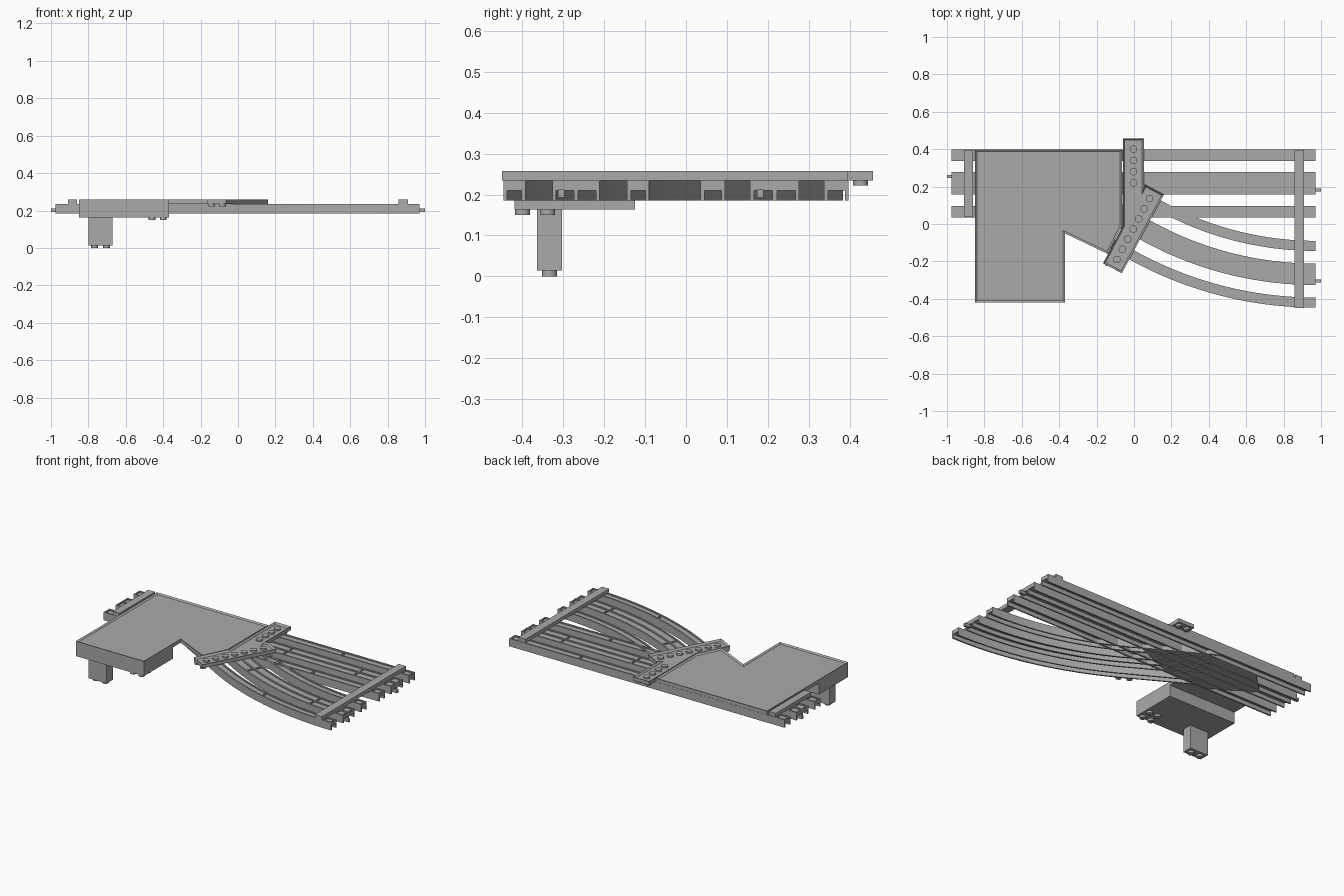
import bpy, bmesh, math
from mathutils import Vector

cube = bpy.data.objects.get("Cube")
if cube:
    bpy.data.objects.remove(cube, do_unlink=True)

grey = bpy.data.materials.new("mid grey")
grey.use_nodes = True
COLOUR = (0.4, 0.4, 0.4, 1)
grey.diffuse_color = COLOUR
grey.node_tree.nodes["Principled BSDF"].inputs["Base Color"].default_value = COLOUR

LOW, MID, DECK, TOP = 0.185, 0.21, 0.235, 0.258
WALL = 0.009


def finish(name, bm):
    bmesh.ops.recalc_face_normals(bm, faces=bm.faces)
    mesh = bpy.data.meshes.new(name)
    bm.to_mesh(mesh)
    bm.free()
    mesh.materials.append(grey)
    ob = bpy.data.objects.new(name, mesh)
    bpy.context.collection.objects.link(ob)
    return ob


def prism(name, outline, z0, z1, rim=0, depth=0.01):
    """Upright plate from an outline, with an optional sunken top."""
    bm = bmesh.new()
    base = bm.faces.new([bm.verts.new((x, y, z0)) for x, y in outline])
    ext = bmesh.ops.extrude_face_region(bm, geom=[base])["geom"]
    bmesh.ops.translate(bm, vec=(0, 0, z1 - z0),
                        verts=[g for g in ext if isinstance(g, bmesh.types.BMVert)])
    bmesh.ops.recalc_face_normals(bm, faces=bm.faces)
    if rim:
        top = max(bm.faces, key=lambda f: f.calc_center_median().z)
        bmesh.ops.inset_region(bm, faces=[top], thickness=rim, use_even_offset=True)
        for v in top.verts:
            v.co.z -= depth
    return finish(name, bm)


def box(name, x0, x1, y0, y1, z0, z1):
    return prism(name, [(x0, y0), (x1, y0), (x1, y1), (x0, y1)], z0, z1)


def stud(name, x, y, z0, z1, r=0.017, sides=20):
    ring = [(x + r * math.cos(i * math.tau / sides), y + r * math.sin(i * math.tau / sides))
            for i in range(sides)]
    return prism(name, ring, z0, z1)


def normals(path):
    out = []
    for i in range(len(path)):
        t = path[min(i + 1, len(path) - 1)] - path[max(i - 1, 0)]
        out.append(Vector((-t.y, t.x)).normalized())
    return out


def sweep(bm, path, a, b, z0, z1):
    """Rectangular bar between side offsets a and b along a flat path."""
    rings = []
    for p, n in zip(path, normals(path)):
        rings.append([bm.verts.new((*(p + n * o), z))
                      for o, z in ((a, z0), (b, z0), (b, z1), (a, z1))])
    for r, s in zip(rings, rings[1:]):
        for k in range(4):
            bm.faces.new((r[k], r[k - 1], s[k - 1], s[k]))
    bm.faces.new(rings[0])
    bm.faces.new(rings[-1])


def at_x(path, x):
    """Point and direction of the path at a given x."""
    for p, q in zip(path, path[1:]):
        if p.x <= x <= q.x:
            return p.lerp(q, (x - p.x) / (q.x - p.x)), (q - p).normalized()


def rail(name, path, width, dividers, rib=False):
    """Grooved bar, open underneath, with cross ribs at the given x."""
    h = width / 2
    bm = bmesh.new()
    sweep(bm, path, -h + WALL, h - WALL, MID, 0.228)
    for side in (-1, 1):
        edge = sorted((side * h, side * (h - WALL)))
        sweep(bm, path, *edge, LOW, DECK)
    if rib:
        sweep(bm, path, -0.005, 0.005, LOW, DECK)
    for x in dividers:
        p, t = at_x(path, x)
        sweep(bm, [p - t * 0.004, p + t * 0.004], -h + WALL, h - WALL, MID, DECK)
    return finish(name, bm)


# Straight rails, running the full length
X0, X1 = -0.975, 0.97
ends = [X0 + 0.005, -0.91, 0.91, X1 - 0.005]
for label, y in (("back", 0.368), ("front", 0.066)):
    rail(label + "_straight_rail", [Vector((X0, y)), Vector((X1, y))], 0.06, ends)
    stud(label + "_rail_peg", 0.485, y, 0.228, DECK, 0.009)
rail("centre_straight_rail", [Vector((X0, 0.217)), Vector((X1, 0.217))], 0.12,
     ends + [0.2, 0.7], True)

# Curved rails: arcs about one centre, continued straight under the platform
CX, CY = 0.97, 1.60


def curve_path(radius, x_start, y_stop):
    a0 = math.asin((CX - x_start) / radius)
    pts = [Vector((CX - radius * math.sin(a0 * (1 - i / 24)),
                   CY - radius * math.cos(a0 * (1 - i / 24)))) for i in range(25)]
    run = (y_stop - pts[0].y) / math.tan(a0)
    return [Vector((x_start - run, y_stop))] + pts


for label, radius, xs, y, width in (("inner", 1.717, 0.12, 0.36, 0.054),
                                    ("centre", 1.869, 0.04, 0.217, 0.115),
                                    ("outer", 2.02, -0.03, 0.07, 0.054)):
    path = curve_path(radius, xs, y)
    mids = [0.18, 0.72] if label == "centre" else []
    rail(label + "_curved_rail", path, width, mids + [0.91, 0.964], label == "centre")
    if label == "outer":
        p, _ = at_x(path, 0.43)
        stud("outer_rail_peg", p.x, p.y, 0.228, DECK, 0.009)

# Connector pins at the rail ends
for label, x0, x1, y in (("left_straight", 0.96, 1.0, 0.182), ("left_curved", 0.96, 1.0, -0.305),
                         ("right", -1.0, -0.965, 0.253)):
    box(label + "_pin", x0, x1, y - 0.008, y + 0.008, 0.193, 0.212)

# Web plate under the crossing
prism("crossing_plate", [(0.08, 0.16), (-0.25, 0.34), (-0.62, 0.34), (-0.76, 0.2),
                         (-0.5, 0.04), (-0.2, 0.04)], 0.188, 0.2)

# Sleepers
box("left_sleeper", 0.857, 0.908, -0.45, 0.395, DECK, TOP)
box("right_sleeper", -0.91, -0.862, 0.038, 0.395, DECK, TOP)

# Platform deck with raised rim, and its deep block
prism("platform", [(-0.85, -0.42), (-0.37, -0.42), (-0.37, -0.05), (-0.14, -0.16),
                   (-0.065, -0.01), (-0.065, 0.397), (-0.85, 0.397)], DECK, TOP, 0.01, 0.008)
box("platform_block", -0.85, -0.37, -0.42, -0.125, 0.163, DECK)

# Support post and studs underneath
box("post", -0.8, -0.672, -0.365, -0.303, 0.014, 0.163)
for x in (-0.767, -0.703):
    stud("post_stud", x, -0.334, 0, 0.014, 0.018)
for x in (-0.46, -0.4):
    for y in (-0.4, -0.338):
        stud("block_stud", x, y, 0.15, 0.163, 0.018)

# Angled tie strip with a row of studs
prism("tie_strip", [(-0.06, 0.458), (-0.06, -0.01), (-0.165, -0.21), (-0.065, -0.263),
                    (0.16, 0.157), (0.06, 0.21), (0.053, 0.197), (0.053, 0.458)],
      DECK, TOP, 0.009, 0.012)
for i in range(4):
    stud("strip_stud", -0.003, 0.4 - 0.06 * i, 0.24, 0.256, 0.02)
for i in range(7):
    stud("strip_stud", 0.083 - 0.029 * i, 0.136 - 0.0543 * i, 0.24, 0.256, 0.02)

# Studs under the ends of the tie strip
for x, y in ((-0.033, 0.427), (0.027, 0.427), (-0.14, -0.207), (-0.083, -0.235)):
    stud("strip_under_stud", x, y, 0.222, DECK, 0.018)
